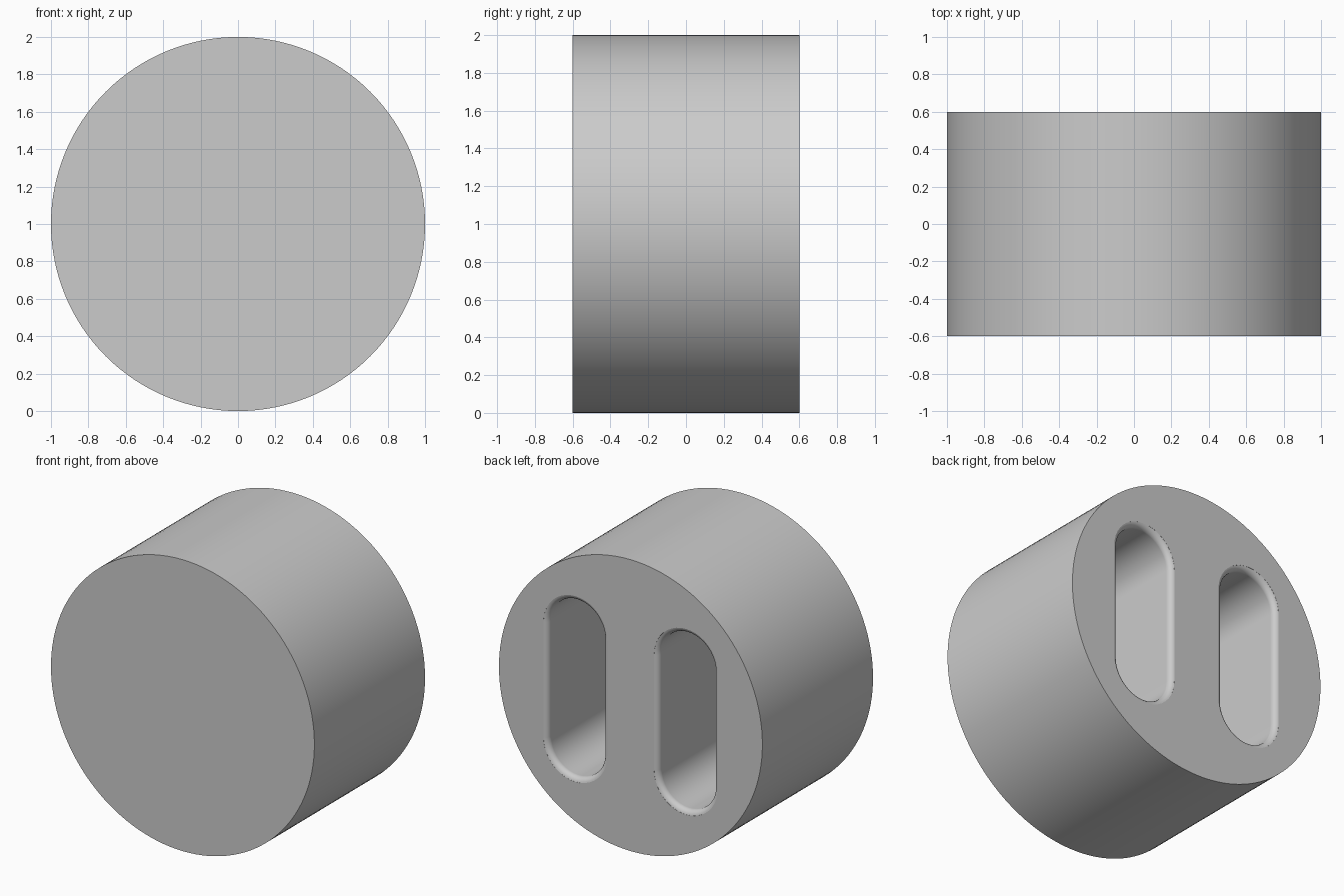
import bpy, bmesh
from math import sin, cos, pi, radians

cube = bpy.data.objects.get("Cube")
if cube:
    bpy.data.objects.remove(cube, do_unlink=True)

RADIUS, HALF_DEPTH = 1.0, 0.6
SLOT_X, SLOT_W, SLOT_L = 0.42, 0.21, 0.395   # centre, end radius, half straight length
SLOT_DEPTH, FILLET = 0.85, 0.04

grey = bpy.data.materials.new("plain_grey")
grey.use_nodes = True
color = (0.6, 0.6, 0.6, 1)
grey.diffuse_color = color
grey.node_tree.nodes["Principled BSDF"].inputs["Base Color"].default_value = color


def loft(name, rings):
    """Closed solid skinned through matching rings of points."""
    bm = bmesh.new()
    loops = [[bm.verts.new(p) for p in ring] for ring in rings]
    for a, b in zip(loops, loops[1:]):
        for i in range(len(a)):
            j = (i + 1) % len(a)
            bm.faces.new((a[i], a[j], b[j], b[i]))
    bm.faces.new(loops[0])
    bm.faces.new(loops[-1])
    bmesh.ops.recalc_face_normals(bm, faces=bm.faces)
    mesh = bpy.data.meshes.new(name)
    bm.to_mesh(mesh)
    bm.free()
    mesh.materials.append(grey)
    obj = bpy.data.objects.new(name, mesh)
    bpy.context.collection.objects.link(obj)
    return obj


def circle(y, n=128):
    return [(RADIUS * cos(2 * pi * i / n), y, 1 + RADIUS * sin(2 * pi * i / n)) for i in range(n)]


def stadium(cx, y, r, n=20):
    """Upright rounded slot outline."""
    points = []
    for half, z in ((0, 1 + SLOT_L), (1, 1 - SLOT_L)):
        for i in range(n + 1):
            t = pi * (half + i / n)
            points.append((cx + r * cos(t), y, z + r * sin(t)))
    return points


# Drum body
body = loft("drum_body", [circle(-HALF_DEPTH), circle(HALF_DEPTH)])

# Two deep slots with rounded rims, cut into the back
for side in (-1, 1):
    rings = [stadium(side * SLOT_X, HALF_DEPTH - SLOT_DEPTH, SLOT_W)]
    steps = 8
    for i in range(steps + 1):
        t = pi / 2 * i / steps
        rings.append(stadium(side * SLOT_X, HALF_DEPTH - FILLET * (1 - sin(t)),
                             SLOT_W + FILLET * (1 - cos(t))))
    rings.append(stadium(side * SLOT_X, HALF_DEPTH + 0.1, SLOT_W + FILLET))
    # the ring lying on the back plane is dropped so the cut stays clean
    rings.pop(-2)
    cutter = loft("slot_cutter", rings)
    cutter.hide_render = True
    cut = body.modifiers.new("slot", "BOOLEAN")
    cut.operation = "DIFFERENCE"
    cut.solver = "EXACT"
    cut.object = cutter
    bpy.context.view_layer.objects.active = body
    bpy.ops.object.modifier_apply(modifier=cut.name)
    bpy.data.objects.remove(cutter, do_unlink=True)

# Smooth walls and rims, crisp outer edges
bpy.ops.object.select_all(action="DESELECT")
body.select_set(True)
bpy.context.view_layer.objects.active = body
bpy.ops.object.shade_smooth_by_angle(angle=radians(30))
weighted = body.modifiers.new("weighted_normals", "WEIGHTED_NORMAL")
weighted.keep_sharp = True
